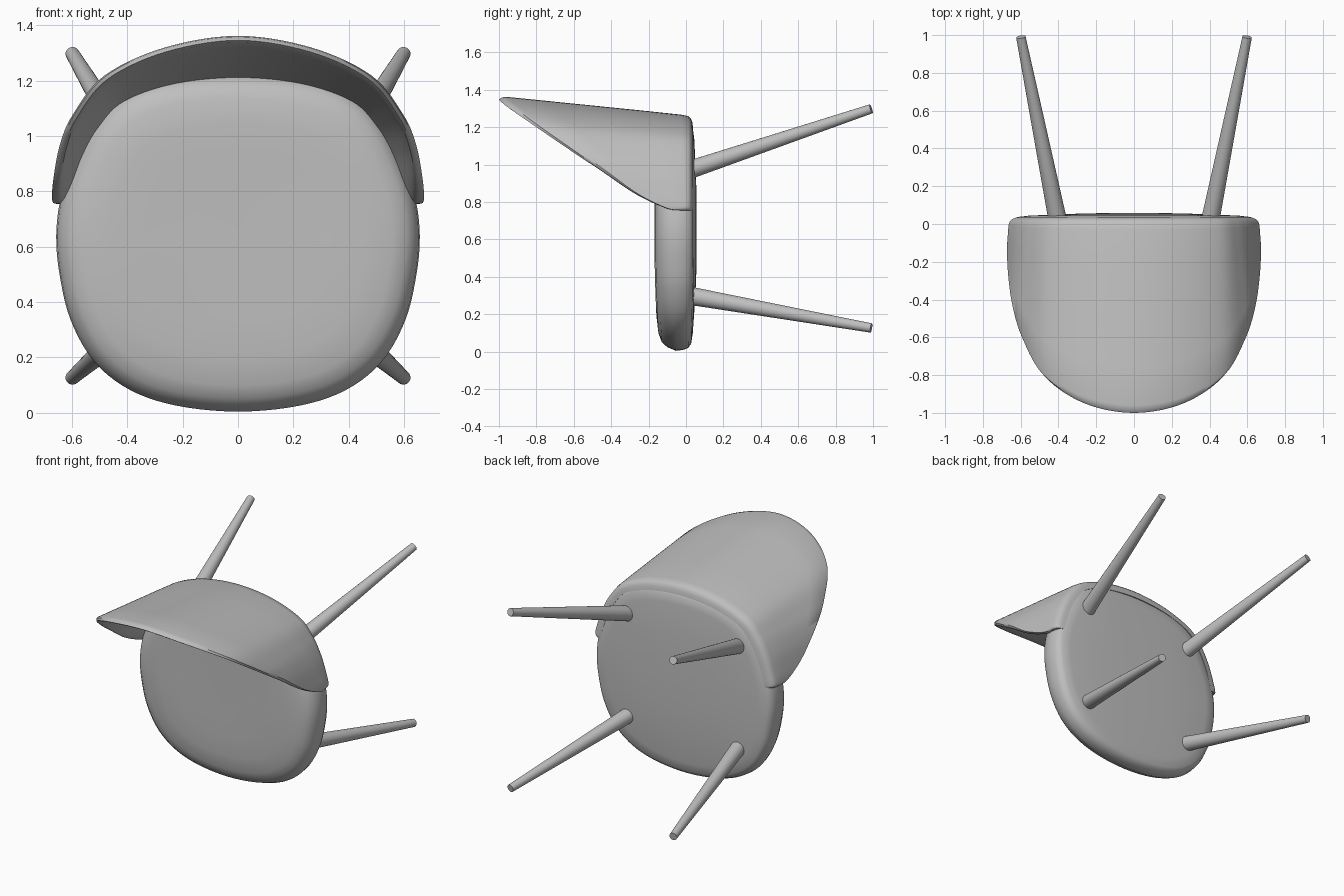
import bpy, bmesh, math
from mathutils import Vector

if "Cube" in bpy.data.objects:
    bpy.data.objects.remove(bpy.data.objects["Cube"], do_unlink=True)

grey = bpy.data.materials.new("plain grey")
grey.use_nodes = True
grey.diffuse_color = (0.52, 0.52, 0.52, 1)
grey.node_tree.nodes["Principled BSDF"].inputs["Base Color"].default_value = (0.52, 0.52, 0.52, 1)


def finish(obj, name):
    """Name, colour and smooth one part."""
    obj.name = obj.data.name = name
    obj.data.materials.append(grey)
    bpy.ops.object.select_all(action="DESELECT")
    obj.select_set(True)
    bpy.context.view_layer.objects.active = obj
    bpy.ops.object.shade_smooth_by_angle(angle=math.radians(40))


def spline(points, steps, cyclic=False):
    """Smooth curve through the control points."""
    pts = [Vector(p) for p in points]
    n = len(pts)
    out = []
    for i in range(n if cyclic else n - 1):
        ids = (i - 1, i, i + 1, i + 2)
        a, b, c, d = (pts[k % n] if cyclic else pts[min(max(k, 0), n - 1)] for k in ids)
        for s in range(steps):
            t = s / steps
            out.append(b + (c - a) * (t / 2) + (a * 2 - b * 5 + c * 4 - d) * (t * t / 2)
                       + (b * 3 - a - c * 3 + d) * (t ** 3 / 2))
    return out if cyclic else out + [pts[-1]]


def loft(name, rings):
    """Skin closed rings in order and cap both ends."""
    bm = bmesh.new()
    rows = [[bm.verts.new(p) for p in ring] for ring in rings]
    n = len(rows[0])
    for a, b in zip(rows, rows[1:]):
        for j in range(n):
            k = (j + 1) % n
            bm.faces.new((a[j], a[k], b[k], b[j]))
    bm.faces.new(rows[0])
    bm.faces.new(rows[-1])
    bmesh.ops.recalc_face_normals(bm, faces=bm.faces)
    mesh = bpy.data.meshes.new(name)
    bm.to_mesh(mesh)
    bm.free()
    obj = bpy.data.objects.new(name, mesh)
    bpy.context.collection.objects.link(obj)
    finish(obj, name)


# Seat cushion: half outline (x, z), mirrored, then stacked through its depth
half = [(0, 0.004), (0.22, 0.025), (0.39, 0.082), (0.52, 0.185), (0.605, 0.335),
        (0.645, 0.5), (0.657, 0.64), (0.642, 0.77), (0.602, 0.89), (0.535, 1.03),
        (0.445, 1.13), (0.32, 1.19), (0.17, 1.218), (0, 1.227)]
outline = spline(half + [(-x, z) for x, z in half[-2:0:-1]], 5, cyclic=True)
layers = [(0.3, -0.163), (0.5, -0.166), (0.7, -0.169), (0.85, -0.163), (0.925, -0.148),
          (0.97, -0.12), (0.993, -0.085), (1, -0.045), (0.993, -0.005), (0.975, 0.022),
          (0.94, 0.037), (0.85, 0.044), (0.55, 0.053), (0.3, 0.057)]
mid = 0.63


def seat_point(p, scale, y):
    """Point on the cushion, its upper face falling away to the front edge."""
    z = mid + (p.y - mid) * scale
    fall = 0.022 * max(0, (mid - z) / mid) ** 2
    return p.x * scale, y + (fall if y < -0.05 else -fall / 2), z


loft("seat_cushion", [[seat_point(p, s, y) for p in outline] for s, y in layers])

# Backrest shell: base (x, z) and rim (x, z, y) from the side tip to the top
side = [(0.655, 0.755, 0.658, 0.755, -0.03), (0.664, 0.775, 0.672, 0.768, -0.11),
        (0.648, 0.84, 0.668, 0.845, -0.27), (0.61, 0.95, 0.645, 0.97, -0.45),
        (0.55, 1.06, 0.598, 1.08, -0.61), (0.455, 1.16, 0.485, 1.22, -0.81),
        (0.25, 1.237, 0.27, 1.322, -0.95), (0, 1.265, 0, 1.366, -1.0)]
mirrored = [(-a, b, -c, d, e) for a, b, c, d, e in side[-2::-1]]
# Section: (share of the way to the rim, inset, shift towards the underside)
section = [(0.96, 0, 0), (0.75, 0, 0), (0.5, 0, 0), (0.25, 0, 0), (0.03, 0.001, 0),
           (0, 0.006, 0.013), (0, 0.018, 0.025), (0, 0.036, 0.033), (0, 0.064, 0.037),
           (0, 0.064, 0.02), (0, 0.066, 0), (0.2, 0.064, 0), (0.4, 0.06, 0),
           (0.6, 0.053, 0), (0.8, 0.043, 0), (0.93, 0.034, 0), (0.99, 0.027, 0),
           (1, 0.02, 0), (0.985, 0.006, 0)]
rings = []
for bx, bz, rx, rz, ry in spline(side + mirrored, 7):
    base, rim = Vector((bx, 0, bz)), Vector((rx, ry, rz))
    inward = (Vector((0, 0, 0.755)) - base).normalized()
    rings.append([base.lerp(rim, f) + inward * inset + Vector((0, shift, 0))
                  for f, inset, shift in section])
loft("backrest_shell", rings)

# Four splayed tapered legs
for place, top_z, foot_z in (("rear", 0.965, 1.298), ("front", 0.302, 0.126)):
    for label, sx in (("left", 1), ("right", -1)):
        start = Vector((sx * 0.4, 0, top_z))
        end = Vector((sx * 0.599, 0.99, foot_z))
        axis = end - start
        bpy.ops.mesh.primitive_cone_add(vertices=32, radius1=0.049, radius2=0.025,
                                        depth=axis.length, location=(start + end) / 2,
                                        rotation=axis.to_track_quat("Z", "Y").to_euler())
        finish(bpy.context.object, f"{place}_{label}_leg")
